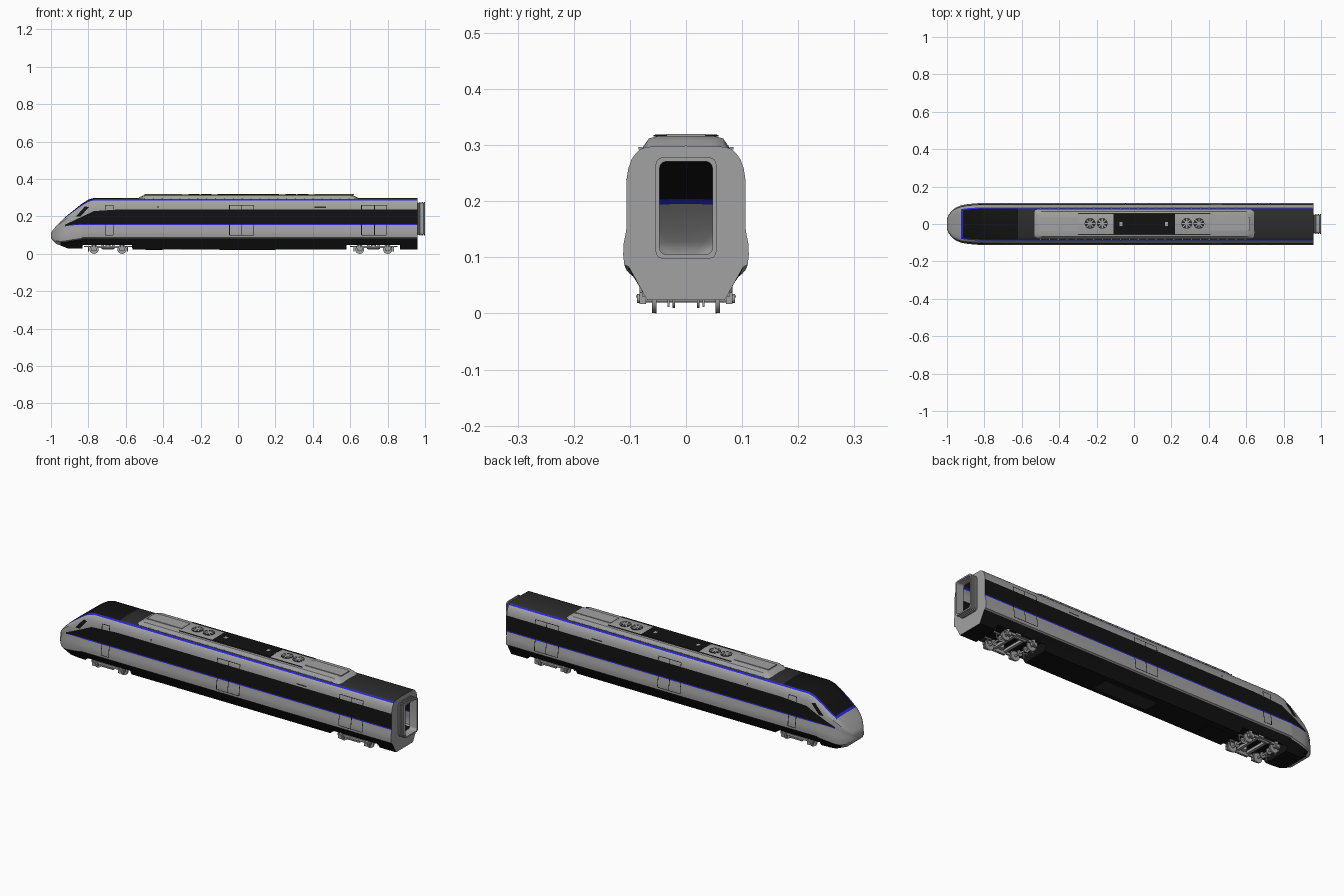
import bpy, bmesh, math
from mathutils import Vector, Matrix
from mathutils.bvhtree import BVHTree

if "Cube" in bpy.data.objects:
    bpy.data.objects.remove(bpy.data.objects["Cube"])


def mat(name, r, g, b):
    m = bpy.data.materials.new(name)
    m.diffuse_color = (r, g, b, 1)
    m.use_nodes = True
    m.node_tree.nodes["Principled BSDF"].inputs["Base Color"].default_value = m.diffuse_color
    return m


GREY = mat("body_grey", .36, .36, .36)
BLACK = mat("black", .006, .006, .006)
DARK = mat("dark_roof", .025, .025, .025)
BLUE = mat("blue", .02, .02, .7)
MATS = [GREY, BLACK, DARK, BLUE]
G, K, D, B = range(4)


def finish(name, bm, smooth=True, mats=MATS, normals=True):
    if normals:
        bmesh.ops.recalc_face_normals(bm, faces=bm.faces)
    me = bpy.data.meshes.new(name)
    bm.to_mesh(me)
    bm.free()
    ob = bpy.data.objects.new(name, me)
    bpy.context.collection.objects.link(ob)
    for m in mats:
        me.materials.append(m)
    if smooth:
        bpy.context.view_layer.objects.active = ob
        ob.select_set(True)
        bpy.ops.object.shade_smooth_by_angle(angle=math.radians(32))
        ob.select_set(False)
    return ob


def loft(bm, rings, pick=lambda i, j: G, caps=(True, True), wrap=False):
    vs = [[bm.verts.new(p) for p in r] for r in rings]
    n = len(vs[0])
    for i in range(len(vs) if wrap else len(vs) - 1):
        a, b = vs[i], vs[(i + 1) % len(vs)]
        for j in range(n):
            k = (j + 1) % n
            bm.faces.new((a[j], a[k], b[k], b[j])).material_index = pick(i, j)
    for c, r in zip(caps, (vs[0], vs[-1])):
        if c:
            bm.faces.new(r)


def box(bm, c, s, m=G):
    r = bmesh.ops.create_cube(bm, size=1, matrix=Matrix.Translation(c) @ Matrix.Diagonal((*s, 1)))
    for f in {f for v in r['verts'] for f in v.link_faces}:
        f.material_index = m


def cyl(bm, c, r, d, axis='Z', m=G, seg=20, r2=None):
    rot = {'Z': Matrix(), 'Y': Matrix.Rotation(math.pi / 2, 4, 'X'), 'X': Matrix.Rotation(math.pi / 2, 4, 'Y')}[axis]
    q = bmesh.ops.create_cone(bm, cap_ends=True, segments=seg, radius1=r, radius2=r if r2 is None else r2,
                              depth=d, matrix=Matrix.Translation(c) @ rot)
    for f in {f for v in q['verts'] for f in v.link_faces}:
        f.material_index = m


# body shell: half section (y, z) from skirt top to roof centre
SEC = [(.102, .083), (.110, .087), (.112, .105), (.111, .125), (.107, .145), (.106, .154), (.106, .16),
       (.106, .2), (.106, .238), (.103, .258), (.097, .275), (.089, .286), (.082, .2925), (.070, .297), (0, .299)]
# stations: x, underside, skirt top, split line, roof, width factor
ST = [(-1, .085, .088, .1, .112, .25), (-.99, .07, .076, .108, .128, .46), (-.97, .052, .066, .125, .15, .67),
      (-.95, .045, .062, .138, .172, .8), (-.925, .035, .064, .147, .195, .89), (-.915, .03, .066, .15, .204, .91),
      (-.88, .028, .072, .154, .232, .96), (-.84, .028, .078, .155, .264, .985)]
ST += [(x, b, .083, .155, t, 1) for x, b, t in (
    (-.831, .028, .27), (-.83, .046, .271), (-.80, .046, .29), (-.77, .046, .299), (-.62, .046, .299),
    (-.566, .046, .299), (-.565, .022, .299), (.58, .022, .299), (.581, .046, .299), (.865, .046, .299),
    (.866, .024, .299), (.96, .024, .299))]


def section(x, bot, gb, sp, top, w):
    zs = [gb + (z - .083) / .072 * (sp - gb) if z < .155 else sp + (z - .155) / .144 * (top - sp) for _, z in SEC]
    zs[8] = min(zs[8], .238 - max(0, -.75 - x) * .47)      # window band tapers towards nose
    zs[7] = min(zs[7], (zs[6] + zs[8]) / 2)
    yb = .068 + (bot - .022) * .56 if bot < .083 else .102
    zi = .074 if bot == .046 else bot                       # hollow bays above the bogies
    half = [(0, zi), (yb - .006, zi), (yb, bot)] + [(y, z) for (y, _), z in zip(SEC, zs)]
    half = [(y * w, z) for y, z in half]
    full = half + [(-y, z) for y, z in half[-2:0:-1]]
    return [Vector((x, y, z)) for y, z in full]


NH = len(SEC) + 3


def body_mat(i, j):
    j = min(j, 2 * (NH - 1) - 1 - j)
    x = (ST[i][0] + ST[i + 1][0]) / 2
    if j < 3:
        return K if x > -.96 else G
    if x < -.925:
        return G
    if j >= 14 and x < -.915:
        return B
    if j == 8 or j == 14:
        return B
    if j in (9, 10):
        return K
    if j > 14:
        return K if x < -.62 else D
    return G


rings = [section(*s) for s in ST]
bm = bmesh.new()
loft(bm, rings, body_mat, caps=(True, False))
bmesh.ops.recalc_face_normals(bm, faces=bm.faces)
tree = BVHTree.FromBMesh(bm)
finish("body_shell", bm)


def rrect(x, hw, hh, r, zc=.188):
    pts = []
    for k, (sy, sz) in enumerate(((1, 1), (-1, 1), (-1, -1), (1, -1))):
        for a in range(5):
            t = math.radians(90 * k + 22.5 * a)
            pts.append(Vector((x, sy * (hw - r) + r * math.cos(t), zc + sz * (hh - r) + r * math.sin(t))))
    return pts


# rear end wall with doorway opening
bm = bmesh.new()
edges = []
for loop in (rings[-1], rrect(.96, .047, .084, .01)):
    vs = [bm.verts.new(p) for p in loop]
    edges += [bm.edges.new((vs[i], vs[(i + 1) % len(vs)])) for i in range(len(vs))]
bmesh.ops.triangle_fill(bm, edges=edges, use_beauty=True)
finish("rear_end_wall", bm, False)

# ribbed gangway bellows
bm = bmesh.new()
prof = [(.957, .054)]
for k in range(4):
    x = .963 + k * .009
    prof += [(x, .049), (x + .003, .049), (x + .004, .054), (x + .008, .054)]
prof += [(1, .054), (1, .047), (.957, .047)]
loft(bm, [rrect(x, h, h + .036, .012) for x, h in prof], caps=(False, False), wrap=True)
finish("gangway", bm)


# patches draped on the body sides
def patch(bm, quad, m, n=1, rows=1, off=.0012):
    a, b, c, d = [Vector(q) for q in quad]
    for s in (-1, 1):
        g = []
        for i in range(rows + 1):
            l, r = a.lerp(d, i / rows), b.lerp(c, i / rows)
            row = []
            for k in range(n + 1):
                p = l.lerp(r, k / n)
                hit = tree.ray_cast(Vector((p.x, s * .5, p.y)), Vector((0, -s, 0)))[0]
                row.append(bm.verts.new((p.x, hit.y + s * off, p.y)))
            g.append(row)
        for i in range(rows):
            for k in range(n):
                q = [g[i][k], g[i][k + 1], g[i + 1][k + 1], g[i + 1][k]]
                bm.faces.new(q if s < 0 else q[::-1]).material_index = m


def rect(bm, x0, x1, z0, z1, m, rows=1, off=.0012):
    patch(bm, ((x0, z0), (x1, z0), (x1, z1), (x0, z1)), m, 1, rows, off)


bm = bmesh.new()
for xs in ((-.71, -.667), (-.045, .02, .085), (.66, .73, .795)):
    for x in xs:
        rect(bm, x - .0018, x + .0018, .1, .26, K, 16)
    for z in (.1, .26):
        rect(bm, xs[0], xs[-1], z - .0015, z + .0015, K)
finish("door_seams", bm, False, normals=False)

bm = bmesh.new()
for x0, n in ((-.63, 7), (.105, 7), (.82, 1)):
    for k in range(n):
        rect(bm, x0 + k * .078, x0 + k * .078 + .068, .17, .23, K, off=.0008)
finish("side_windows", bm, False, normals=False)

bm = bmesh.new()
patch(bm, ((-.866, .2), (-.842, .2), (-.797, .25), (-.818, .254)), K, 5, 6)
finish("cab_side_windows", bm, normals=False)

bm = bmesh.new()
rect(bm, .41, .47, .246, .252, D, 1)
rect(bm, -.43, -.424, .245, .256, D, 2)
finish("side_marker_panels", bm, False, normals=False)

# roof equipment fairing
bm = bmesh.new()
FR = [(.079, .290), (.076, .298), (.066, .312), (.05, .316), (0, .3185)]
rr = []
for x, t in ((-.535, 0), (-.515, .55), (-.49, 1), (.60, 1), (.625, .55), (.645, 0)):
    h = [(y, .29 + (z - .29) * (.25 + .75 * t)) for y, z in FR]
    rr.append([(x, y, z) for y, z in h + [(-y, z) for y, z in h[-2::-1]]])
loft(bm, rr)
finish("roof_fairing", bm)

bm = bmesh.new()
box(bm, (.055, 0, .3175), (.33, .11, .0035), K)
for x in (-.07, .175):
    box(bm, (x, 0, .319), (.016, .02, .002))
for y in (-.056, .056):
    box(bm, (.055, y, .3165), (.71, .004, .003), D)
for x, w in ((-.4, .2), (.515, .21)):
    box(bm, (x, 0, .3175), (w, .07, .005))
finish("roof_panels", bm, False)

# roof fans
bm = bmesh.new()
for x in (-.235, -.17, .282, .347):
    cyl(bm, (x, .003, .3175), .029, .004, m=D, seg=24)
    cyl(bm, (x, .003, .3185), .009, .003, seg=12)
    for k in range(8):
        t = k * math.pi / 4
        M = Matrix.Translation((x, .003, .3193)) @ Matrix.Rotation(t, 4, 'Z') @ Matrix.Translation((.017, 0, 0)) \
            @ Matrix.Diagonal((.018, .006, .001, 1))
        bmesh.ops.create_cube(bm, size=1, matrix=M)
finish("roof_fans", bm, False)

# small clips along the roof edge
bm = bmesh.new()
for k in range(24):
    for s in (-1, 1):
        box(bm, (-.5 + k * .0475, s * .081, .2945), (.006, .007, .005))
finish("roof_clips", bm, False)

# bogies
for name, cx in (("front_bogie", -.695), ("rear_bogie", .725)):
    bm = bmesh.new()
    for s in (-1, 1):
        box(bm, (cx, s * .074, .036), (.19, .009, .012))
        box(bm, (cx, s * .074, .028), (.06, .010, .012))
        box(bm, (cx + s * .028, 0, .04), (.014, .14, .014))
        cyl(bm, (cx, s * .06, .052), .013, .03, seg=16)
        cyl(bm, (cx, s * .085, .03), .004, .07, 'X', seg=10)
        ax = cx + s * .075
        cyl(bm, (ax, 0, .0245), .005, .15, 'Y', seg=12)
        for y in (-.022, .022):
            cyl(bm, (ax, y, .0245), .015, .005, 'Y')
        for t in (-1, 1):
            cyl(bm, (ax, t * .057, .0245), .0235, .007, 'Y', seg=28)
            cyl(bm, (ax, t * .0535, .0245), .0245, .002, 'Y', seg=28)
            box(bm, (ax, t * .077, .027), (.03, .012, .02))
            cyl(bm, (ax, t * .084, .0265), .008, .006, 'Y', seg=14)
            cyl(bm, (ax, t * .075, .046), .008, .02, seg=12)
            box(bm, (ax + s * .03, t * .031, .025), (.006, .004, .026))
            box(bm, (ax + s * .03, t * .031, .04), (.045, .008, .006))
    finish(name, bm)

# underfloor hatches and nose under-lip
bm = bmesh.new()
box(bm, (-.45, 0, .0215), (.09, .07, .003), K)
box(bm, (-.35, -.0685, .026), (.09, .004, .005))
box(bm, (.05, 0, .0215), (.3, .08, .003), D)
finish("underfloor_panels", bm, False)
